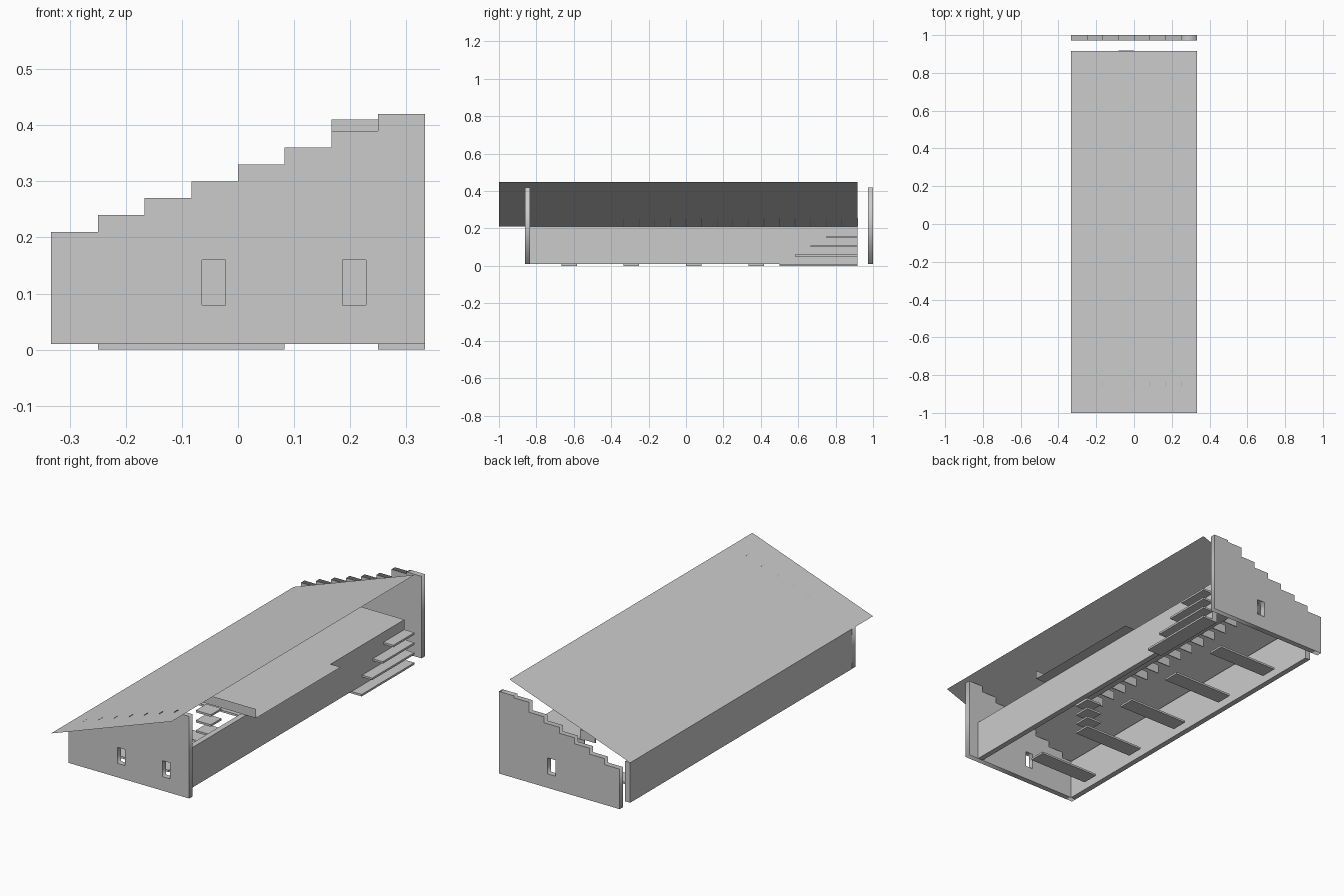
import bpy
import bmesh

if "Cube" in bpy.data.objects:
    bpy.data.objects.remove(bpy.data.objects["Cube"])

U = 1 / 12          # plan grid step
W = 4 * U           # half width
T = U / 3           # wall thickness


def box(name, x0, x1, y0, y1, z0, z1):
    bm = bmesh.new()
    bmesh.ops.create_cube(bm, size=1)
    for v in bm.verts:
        v.co.x = x1 if v.co.x > 0 else x0
        v.co.y = y1 if v.co.y > 0 else y0
        v.co.z = z1 if v.co.z > 0 else z0
    return finish(name, bm)


def sheet(name, pts):
    bm = bmesh.new()
    bm.faces.new([bm.verts.new(p) for p in pts])
    return finish(name, bm)


def finish(name, bm):
    me = bpy.data.meshes.new(name)
    bm.to_mesh(me)
    bm.free()
    ob = bpy.data.objects.new(name, me)
    bpy.context.collection.objects.link(ob)
    return ob


def gable(name, y, heights, windows):
    """Stepped end wall: filled outline with window holes, extruded along y."""
    outline = [(W, 0.01), (-W, 0.01)]
    for k, h in enumerate(heights):
        outline += [(-W + k * U, h), (-W + (k + 1) * U, h)]
    loops = [outline[1:] + outline[:1]]
    for x in windows:
        loops.append([(x - .021, .08), (x + .021, .08), (x + .021, .16), (x - .021, .16)])
    cu = bpy.data.curves.new(name + "_outline", 'CURVE')
    cu.dimensions = '2D'
    cu.fill_mode = 'BOTH'
    cu.extrude = T / 2
    for pts in loops:
        sp = cu.splines.new('POLY')
        sp.points.add(len(pts) - 1)
        for p, (px, pz) in zip(sp.points, pts):
            p.co = (px, pz, 0, 1)
        sp.use_cyclic_u = True
    tmp = bpy.data.objects.new(name + "_tmp", cu)
    bpy.context.collection.objects.link(tmp)
    bpy.context.view_layer.update()
    me = bpy.data.meshes.new_from_object(
        tmp.evaluated_get(bpy.context.evaluated_depsgraph_get()))
    bpy.data.objects.remove(tmp)
    for v in me.vertices:
        cx, cz, cy = v.co
        v.co = (cx, y - cy, cz)
    me.name = name
    bpy.context.collection.objects.link(bpy.data.objects.new(name, me))


# Stepped end walls
steps = [.21 + .03 * k for k in range(8)]
gable("front_wall", -10 * U - T / 2, steps, (-.043, .207))
gable("back_wall", 1 - T / 2, steps[:6] + [.41, .42], (.043,))

# Long side walls
box("left_wall", -W, -W + T, -10 * U, 11 * U, .01, .21)
box("right_wall", 3 * U, 3 * U + T, -10 * U, 11 * U, .01, .21)

# Single-pitch roof
sheet("roof", [(-W, -1, .21), (W, -1, .448), (W, 11 * U, .448), (-W, 11 * U, .21)])

# Upper floor with projecting balcony
e = 3 * U + T
sheet("upper_floor", [(0, -W, .21), (W, -W, .21), (W, W, .21), (e, W, .21),
                      (e, 11 * U, .21), (0, 11 * U, .21)])
sheet("balcony_end_panel", [(0, -W, .21), (W, -W, .21), (W, -W, .255), (0, -W, .255)])

# Row of thin dividers along the inner floor edge
for i in range(16):
    y = -W + i * U
    box(f"divider_{i}", -U, 0, y - .002, y + .002, .21, .255)

# Ground strips
for i in range(5):
    y = (-8 + 4 * i) * U
    box(f"ground_strip_{i}", -3 * U, U, y, y + U, 0, .01)

# Outer stair and inner ladder treads
for i in range(4):
    z = .05 * i
    box(f"outer_tread_{i}", 3 * U, W, (6 + i) * U, 11 * U, z, z + .01)
    if i:
        box(f"inner_tread_{i}", 0, U, -W, -3 * U, z, z + .01)
